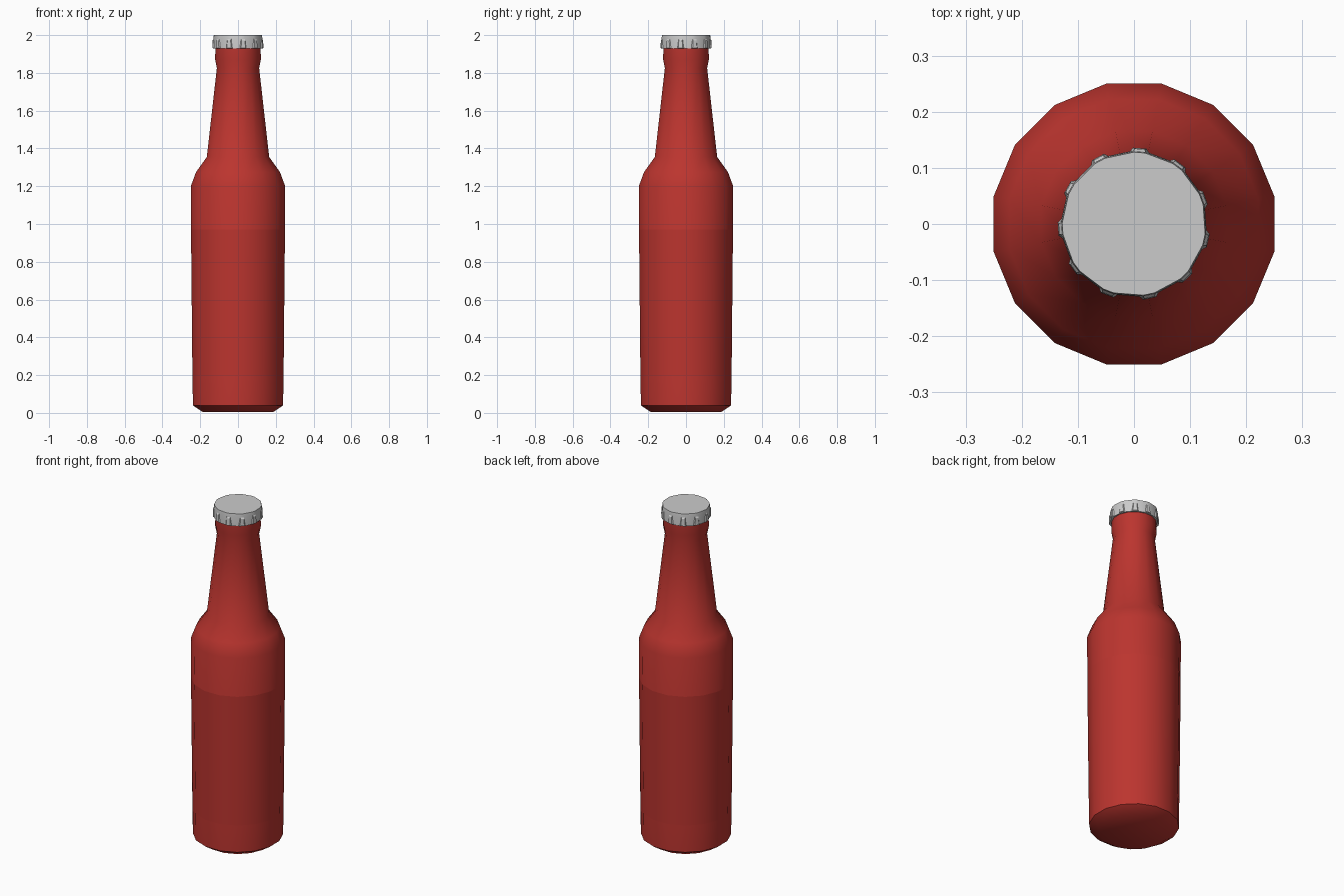
import bpy, math

if "Cube" in bpy.data.objects:
    bpy.data.objects.remove(bpy.data.objects["Cube"])

SIDES = 16
FLAT = 1 / math.cos(math.pi / SIDES)   # apothem -> corner radius


def make_object(name, verts, faces, angle=None, mat=None):
    mesh = bpy.data.meshes.new(name)
    mesh.from_pydata(verts, [], faces)
    mesh.update()
    ob = bpy.data.objects.new(name, mesh)
    bpy.context.collection.objects.link(ob)
    if mat:
        mesh.materials.append(mat)
    if angle is not None:
        bpy.ops.object.select_all(action='DESELECT')
        ob.select_set(True)
        bpy.context.view_layer.objects.active = ob
        bpy.ops.object.shade_smooth_by_angle(angle=math.radians(angle))
    return ob


def lathe(profile, angles, close_bottom=True, close_top=True):
    """Revolve (radius, z) points, listed bottom to top."""
    n = len(angles)
    verts = [(r * math.cos(a), r * math.sin(a), z) for r, z in profile for a in angles]
    faces = [(k * n + i, k * n + (i + 1) % n, (k + 1) * n + (i + 1) % n, (k + 1) * n + i)
             for k in range(len(profile) - 1) for i in range(n)]
    if close_bottom:
        faces.append(tuple(reversed(range(n))))
    if close_top:
        faces.append(tuple(range((len(profile) - 1) * n, len(profile) * n)))
    return verts, faces


red = bpy.data.materials.new("red_glass")
red.diffuse_color = (0.5, 0.035, 0.028, 1)
red.use_nodes = True
red.node_tree.nodes["Principled BSDF"].inputs["Base Color"].default_value = red.diffuse_color

ring = [2 * math.pi * (i + 0.5) / SIDES for i in range(SIDES)]

# Bottle body, shoulder, neck and lip
profile = [(0.185, 0.004), (0.239, 0.04), (0.25, 1.2), (0.222, 1.275), (0.165, 1.355),
           (0.112, 1.825), (0.121, 1.87), (0.119, 1.975)]
make_object("bottle", *lathe([(r * FLAT, z) for r, z in profile], ring), angle=50, mat=red)

# Thin label sleeve hugging the body
sleeve = [(0.2413, 0.2), (0.2487, 0.97)]
make_object("label_sleeve", *lathe([(r * FLAT, z) for r, z in sleeve], ring, False, False),
            angle=50, mat=red)

# Crown cap: 11 wide panels alternating with 11 narrow ones
BUMPS = 11
start = math.radians(85.6)
half = math.radians(4.5)
centres = [start + 2 * math.pi * i / BUMPS for i in range(BUMPS)]
cap_ring = [c + s * half for c in centres for s in (-1, 1)]
make_object("cap", *lathe([(0.131, 1.928), (0.130, 1.985), (0.128, 2.0)], cap_ring), angle=20)

# Crimp ridges flaring out around the cap skirt
verts, faces = [], []
for c in centres:
    b = len(verts)
    for r, z, w in ((0.124, 1.928, 0.021), (0.1355, 1.932, 0.012),
                    (0.134, 1.972, 0.009), (0.124, 1.988, 0.013)):
        for s in (-1, 1):
            x, y = r, s * w
            verts.append((x * math.cos(c) - y * math.sin(c), x * math.sin(c) + y * math.cos(c), z))
    faces += [tuple(b + i for i in f) for f in
              ((0, 1, 3, 2), (2, 3, 5, 4), (4, 5, 7, 6), (6, 7, 1, 0), (0, 2, 4, 6), (7, 5, 3, 1))]
make_object("cap_ridges", verts, faces)
